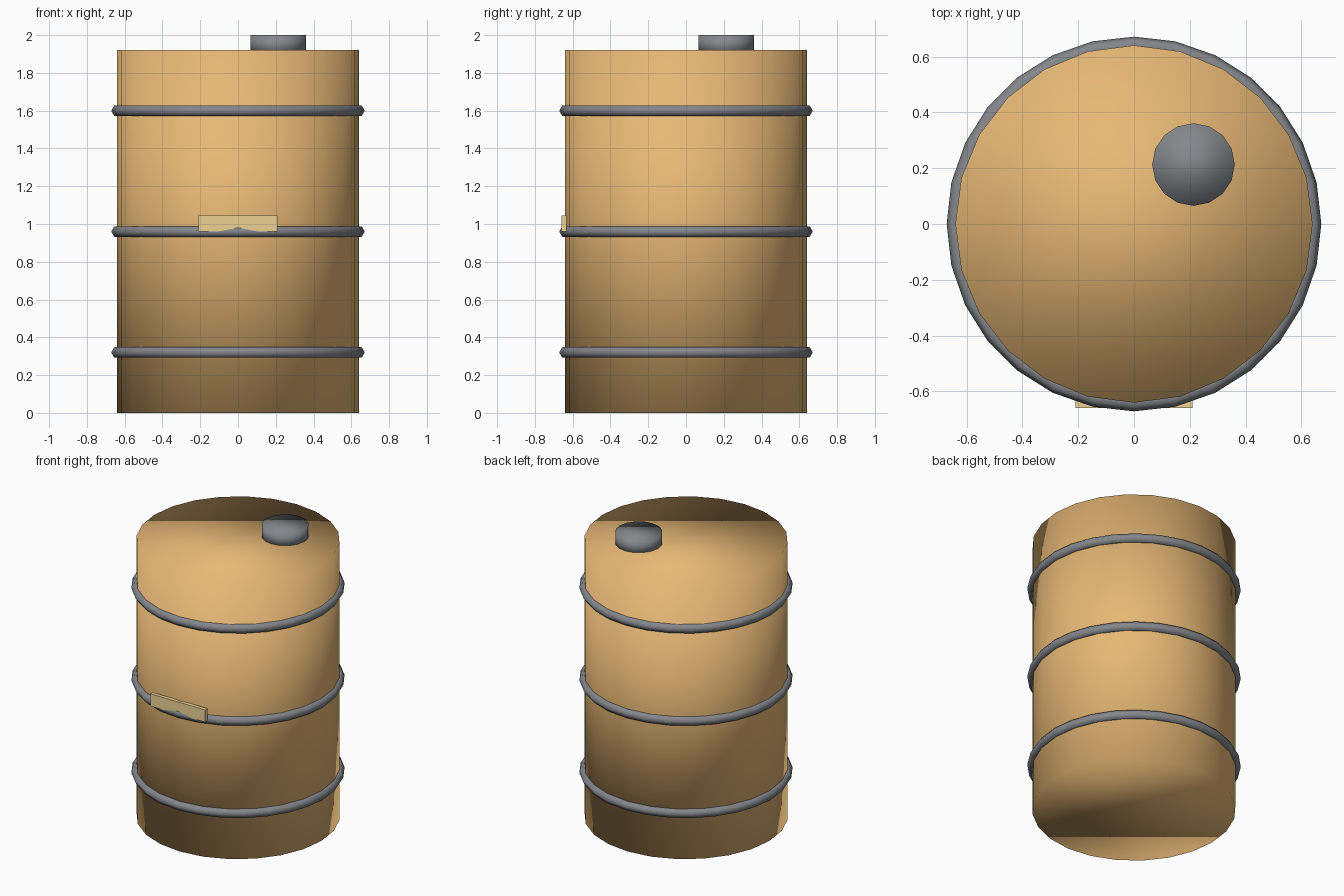
import bpy
from math import pi

if "Cube" in bpy.data.objects:
    bpy.data.objects.remove(bpy.data.objects["Cube"])


def material(name, rgb):
    m = bpy.data.materials.new(name)
    m.diffuse_color = (*rgb, 1)
    m.use_nodes = True
    m.node_tree.nodes["Principled BSDF"].inputs["Base Color"].default_value = m.diffuse_color
    return m


orange = material("orange", (0.80, 0.48, 0.18))
dark = material("dark_grey", (0.23, 0.24, 0.26))
yellow = material("pale_yellow", (0.85, 0.65, 0.30))


def finish(name, mat, smooth=True):
    o = bpy.context.object
    o.name = name
    o.data.materials.append(mat)
    if smooth:
        bpy.ops.object.shade_smooth()
    return o


def cylinder(name, mat, r, z0, z1, sides, x=0, y=0):
    bpy.ops.mesh.primitive_cylinder_add(vertices=sides, radius=r, depth=z1 - z0,
                                        location=(x, y, (z0 + z1) / 2))
    return finish(name, mat)


# Barrel body and off-centre filler cap
cylinder("barrel_body", orange, 0.64, 0, 1.92, 24)
cylinder("filler_cap", dark, 0.148, 1.90, 2.0, 16, 0.213, 0.213)

# Three hoops
for label, z in (("lower", 0.32), ("middle", 0.96), ("upper", 1.60)):
    bpy.ops.mesh.primitive_torus_add(major_radius=0.639, minor_radius=0.032,
                                     major_segments=28, minor_segments=6,
                                     location=(0, 0, z))
    finish(label + "_hoop", dark)

# Front plate resting on the middle hoop
bpy.ops.mesh.primitive_cube_add(size=1, location=(0, -0.646, 1.002))
plate = finish("front_plate", yellow, smooth=False)
plate.scale = (0.42, 0.026, 0.085)
